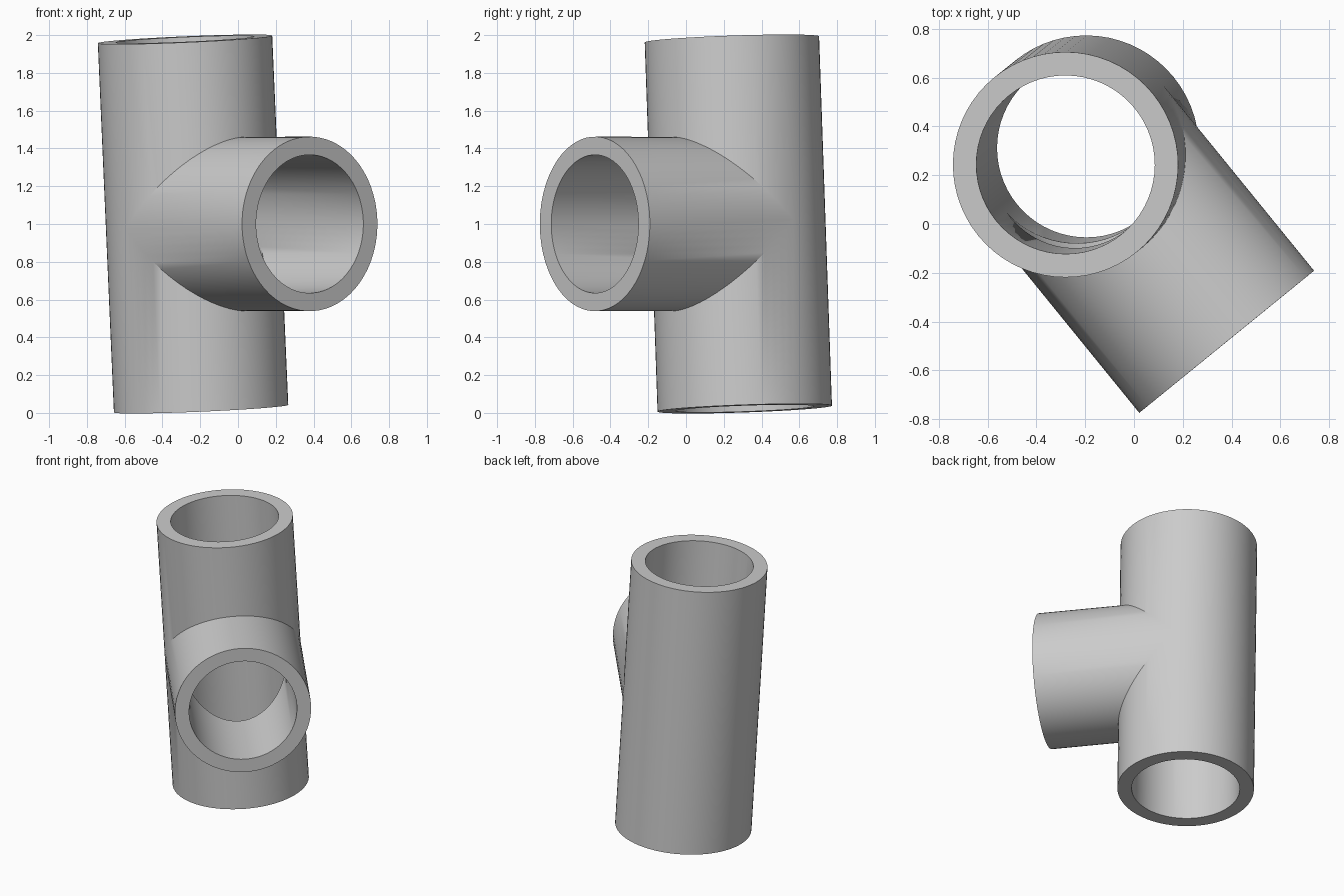
import bpy, bmesh, math
from mathutils import Matrix, Vector

cube = bpy.data.objects.get("Cube")
if cube:
    bpy.data.objects.remove(cube)

OUTER, INNER = 0.462, 0.366
LENGTH = 0.979          # from the joint centre to each open end
SIDES = 64

grey = bpy.data.materials.new("pipe grey")
grey.use_nodes = True
colour = (0.6, 0.6, 0.6, 1)
grey.diffuse_color = colour
grey.node_tree.nodes["Principled BSDF"].inputs["Base Color"].default_value = colour


def circle(radius):
    for i in range(SIDES):
        a = 2 * math.pi * i / SIDES
        yield radius * math.cos(a), radius * math.sin(a)


# Each leg runs from its open end to the mitred seam where equal pipes meet
def upper_leg(u, v):
    return (u, v, LENGTH), (u, v, max(0, -v))


def lower_leg(u, v):
    return (u, v, -LENGTH), (u, v, -max(0, -v))


def branch_leg(u, v):
    return (u, -LENGTH, v), (u, -abs(v), v)


bm = bmesh.new()


def bridge(ring_a, ring_b):
    for i in range(SIDES):
        j = (i + 1) % SIDES
        bm.faces.new((ring_a[i], ring_a[j], ring_b[j], ring_b[i]))


for leg in (upper_leg, lower_leg, branch_leg):
    rims = []
    for radius in (OUTER, INNER):
        pairs = [leg(u, v) for u, v in circle(radius)]
        end = [bm.verts.new(p[0]) for p in pairs]
        seam = [bm.verts.new(p[1]) for p in pairs]
        bridge(end, seam)
        rims.append(end)
    bridge(*rims)       # flat ring at the open end

bmesh.ops.remove_doubles(bm, verts=bm.verts, dist=0.0001)
bmesh.ops.recalc_face_normals(bm, faces=bm.faces)

mesh = bpy.data.meshes.new("tee_pipe")
bm.to_mesh(mesh)
bm.free()
mesh.materials.append(grey)
pipe = bpy.data.objects.new("tee_pipe", mesh)
bpy.context.collection.objects.link(pipe)

# Lean the main pipe slightly and turn the branch to the front left
axis_z = Vector((-0.085, -0.068, 1.955)).normalized()
branch = Vector((0.631, -0.776, 0))
axis_x = (-branch).cross(axis_z).normalized()
axis_y = axis_z.cross(axis_x)
turn = Matrix((axis_x, axis_y, axis_z)).transposed().to_4x4()
pipe.matrix_world = Matrix.Translation((-0.238, 0.277, 1.0)) @ turn

bpy.ops.object.select_all(action="DESELECT")
pipe.select_set(True)
bpy.context.view_layer.objects.active = pipe
bpy.ops.object.shade_smooth_by_angle(angle=math.radians(30))
